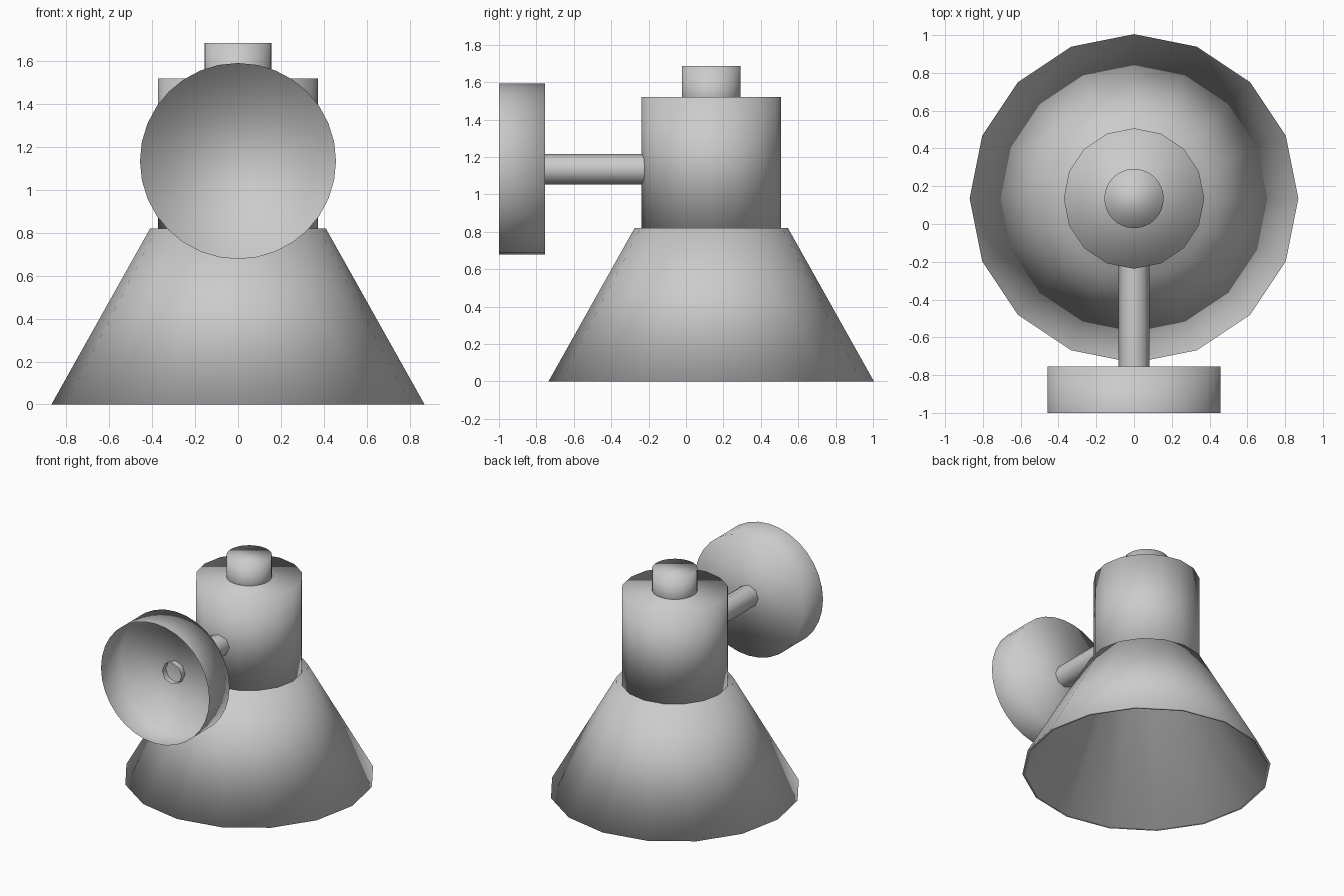
import bpy, math

if "Cube" in bpy.data.objects:
    bpy.data.objects.remove(bpy.data.objects["Cube"])

AXIS_Y = 0.135     # vertical axis of the lamp body
MOUNT_Z = 1.135    # height of the horizontal arm and wall cup


def lathe(name, profile, sides, origin, along_y=False):
    """Revolve a (radius, height) profile; radius 0 at an end makes a flat n-gon cap."""
    verts, faces, rings = [], [], []
    for r, h in profile:
        if r == 0:
            continue
        ring = []
        for i in range(sides):
            a = 2 * math.pi * i / sides
            x, y, z = r * math.sin(a), r * math.cos(a), h
            if along_y:
                x, y, z = x, h, -y
            ring.append(len(verts))
            verts.append((x, y, z))
        rings.append(ring)
    for lo, hi in zip(rings, rings[1:]):
        for i in range(sides):
            j = (i + 1) % sides
            faces.append((lo[i], hi[i], hi[j], lo[j]))
    if profile[0][0] == 0:
        faces.append(tuple(rings[0]))
    if profile[-1][0] == 0:
        faces.append(tuple(reversed(rings[-1])))
    mesh = bpy.data.meshes.new(name)
    mesh.from_pydata(verts, [], faces)
    mesh.update()
    mesh.shade_smooth()
    obj = bpy.data.objects.new(name, mesh)
    obj.location = origin
    bpy.context.collection.objects.link(obj)
    return obj


def solid(r, a, b):
    return [(0, a), (r, a), (r, b), (0, b)]


body_axis = (0, AXIS_Y, 0)
mount_axis = (0, 0, MOUNT_Z)

# Hollow conical shade, thin walled and open at the bottom
lathe("shade", [(0, 0.80), (0.395, 0.80), (0.848, 0), (0.87, 0), (0.41, 0.82), (0, 0.82)],
      16, body_axis)

# Socket housing and the small cap on top
lathe("socket_housing", solid(0.372, 0.815, 1.52), 16, body_axis)
lathe("top_cap", solid(0.157, 1.40, 1.685), 32, body_axis)

# Wall cup: closed at the back, open at the front
lathe("wall_cup", [(0.457, -1.0), (0.457, -0.755), (0, -0.755)], 32, mount_axis, True)

# Open tube arm joining cup and housing
lathe("arm_tube", [(0.082, -0.80), (0.082, -0.1)], 8, mount_axis, True)
